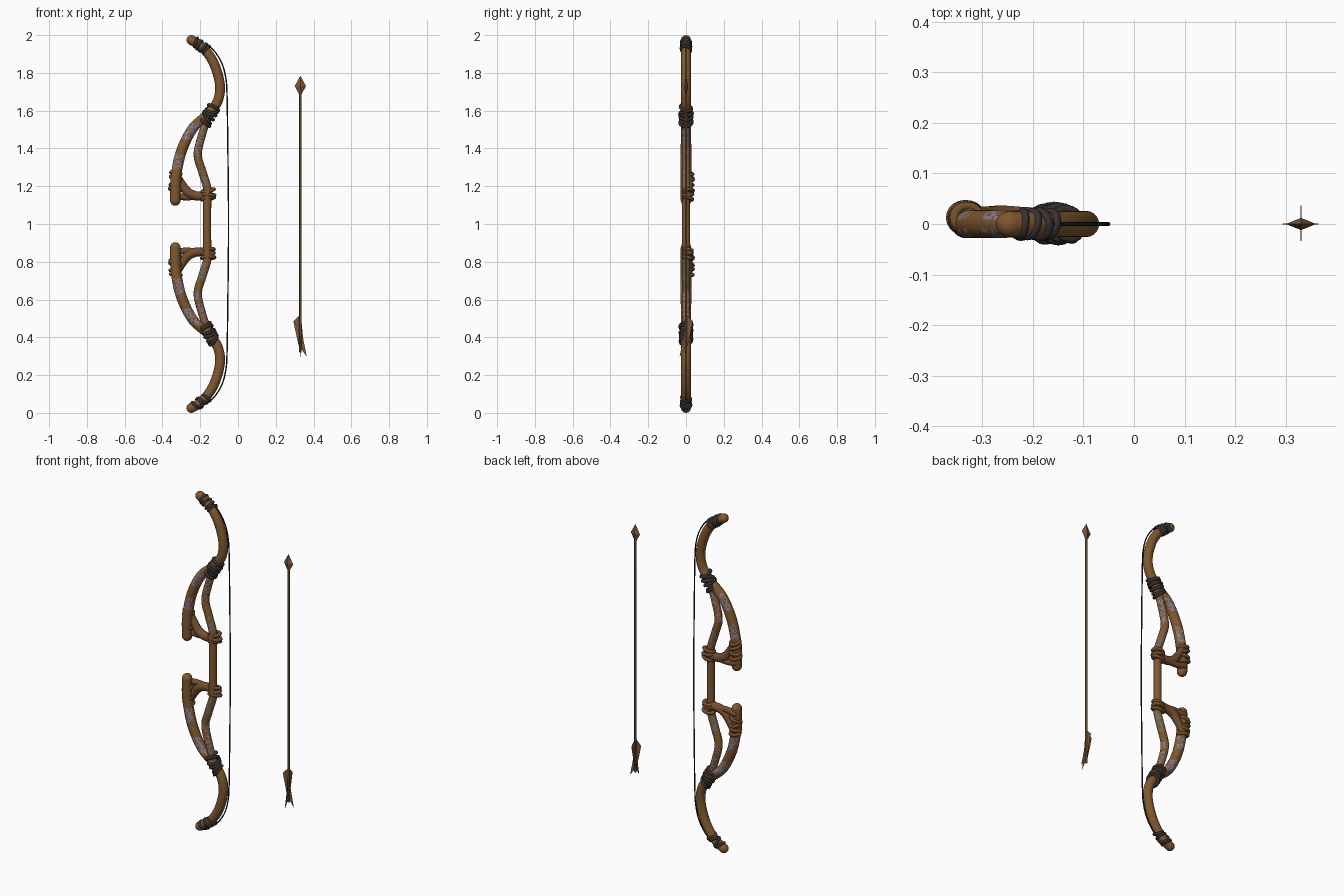
import bpy, bmesh, math, random
from mathutils import Vector, noise

if "Cube" in bpy.data.objects:
    bpy.data.objects.remove(bpy.data.objects["Cube"])

random.seed(4)


def mat(name, rgb):
    m = bpy.data.materials.new(name)
    m.diffuse_color = (*rgb, 1)
    m.use_nodes = True
    m.node_tree.nodes["Principled BSDF"].inputs["Base Color"].default_value = m.diffuse_color
    return m


WOOD = mat("brown wood", (0.215, 0.098, 0.028))
STRAP = mat("brown leather", (0.175, 0.078, 0.027))
CORD = mat("dark binding", (0.040, 0.031, 0.029))
STRING = mat("black string", (0.012, 0.012, 0.012))
SHAFT = mat("dark shaft wood", (0.11, 0.065, 0.025))
HEAD = mat("arrow brown", (0.20, 0.092, 0.038))
LILAC = mat("lilac paint", (0.25, 0.21, 0.28))
GREY = mat("grey paint", (0.19, 0.15, 0.10))


def finish(bm, name, mats, smooth=True):
    bmesh.ops.recalc_face_normals(bm, faces=bm.faces)
    me = bpy.data.meshes.new(name)
    bm.to_mesh(me)
    bm.free()
    for m in mats:
        me.materials.append(m)
    for p in me.polygons:
        p.use_smooth = smooth
    ob = bpy.data.objects.new(name, me)
    bpy.context.collection.objects.link(ob)
    return ob


def spline(pts, steps):
    """Catmull-Rom through (x, y, z, radius) points"""
    P = [Vector(p) for p in pts]
    P = [2 * P[0] - P[1]] + P + [2 * P[-1] - P[-2]]
    out = []
    for i in range(1, len(P) - 2):
        a, b, c, d = P[i - 1:i + 3]
        for k in range(steps):
            t = k / steps
            out.append(0.5 * (2 * b + (c - a) * t + (2 * a - 5 * b + 4 * c - d) * t * t
                              + (3 * b - a - 3 * c + d) * t ** 3))
    return out + [P[-2]]


def tube(name, pts, mats, steps=8, sides=14, s=1, rule=None):
    """Round-ended tube; s = -1 mirrors it about the middle of the bow"""
    S = spline(pts, steps)
    rows = []
    for i, p in enumerate(S):
        d = (S[min(i + 1, len(S) - 1)] - S[max(i - 1, 0)]).to_3d().normalized()
        rows.append((p.to_3d(), d, p[3]))
    caps = [(math.sin(a), math.cos(a)) for a in (0.4, 0.8, 1.15, 1.45)]
    (p0, d0, r0), (p1, d1, r1) = rows[0], rows[-1]
    rows = ([(p0 - d0 * r0 * u, d0, r0 * v) for u, v in reversed(caps)] + rows
            + [(p1 + d1 * r1 * u, d1, r1 * v) for u, v in caps])
    bm = bmesh.new()
    rings = []
    for p, d, r in rows:
        a = d.cross(Vector((0, 1, 0))).normalized()
        b = d.cross(a)
        ring = []
        for k in range(sides):
            t = 2 * math.pi * k / sides
            q = p + (a * math.cos(t) + b * math.sin(t)) * r
            ring.append(bm.verts.new((q.x, q.y, 1 + s * (q.z - 1))))
        rings.append(ring)
    for A, B in zip(rings, rings[1:]):
        for k in range(sides):
            bm.faces.new((A[k], A[k - 1], B[k - 1], B[k]))
    bm.faces.new(rings[0])
    bm.faces.new(rings[-1])
    if rule:
        for f in bm.faces:
            c = f.calc_center_median()
            f.material_index = int(rule(c, abs(c.z - 1)))
    return finish(bm, name, mats)


def wraps(name, start, end, n, major, minor, m, s, wobble=0.25, sx=1.0):
    """Row of slightly tilted cord loops around the line start-end"""
    bm = bmesh.new()
    A, B = Vector(start), Vector(end)
    for i in range(n):
        c = A.lerp(B, i / (n - 1))
        ax = (B - A).normalized() + Vector([random.uniform(-wobble, wobble) for _ in range(3)])
        ax.normalize()
        u = ax.cross(Vector((0, 1, 0))).normalized()
        v = ax.cross(u)
        R = major * random.uniform(0.93, 1.07)
        grid = []
        for k in range(20):
            t = math.tau * k / 20
            d = u * math.cos(t) * sx + v * math.sin(t)
            row = []
            for j in range(8):
                w = math.tau * j / 8
                q = c + d * (R + minor * math.cos(w)) + ax * minor * 1.1 * math.sin(w)
                row.append(bm.verts.new((q.x, q.y, 1 + s * (q.z - 1))))
            grid.append(row)
        for k in range(20):
            for j in range(8):
                bm.faces.new((grid[k][j], grid[k - 1][j], grid[k - 1][j - 1], grid[k][j - 1]))
    return finish(bm, name, [m])


def speckle(c, freq):
    return noise.noise(Vector((c.x * freq, c.y * freq, c.z * freq)))


def outer_paint(c, h):      # blotches along the outer limb
    near = min(abs(h - 0.33), abs(h - 0.49)) < 0.042
    return near and abs(c.y) > 0.011 and speckle(c, 110) > -0.08


def inner_paint(c, h):      # lilac specks, then worn grey near the grip
    if 0.20 < h < 0.30 and speckle(c, 60) > -0.12:
        return 2
    return 0.36 < h < 0.52 and speckle(c, 110) > 0.12


for s, side in ((1, "upper"), (-1, "lower")):
    # recurved tip flowing into the outer limb
    tube(side + "_outer_limb", [
        (-0.247, 0, 1.974, .026), (-0.19, 0, 1.938, .025), (-0.13, 0, 1.855, .026),
        (-0.096, 0, 1.74, .026), (-0.108, 0, 1.65, .026), (-0.16, 0, 1.58, .026),
        (-0.24, 0, 1.505, .027), (-0.298, 0, 1.39, .028), (-0.326, 0, 1.27, .028),
        (-0.332, 0, 1.18, .028), (-0.332, 0, 1.125, .028)],
        [WOOD, LILAC], steps=16, sides=20, s=s, rule=outer_paint)
    # inner limb from the binding down to the grip
    tube(side + "_inner_limb", [
        (-0.15, 0, 1.59, .020), (-0.188, 0, 1.48, .021), (-0.213, 0, 1.37, .022),
        (-0.190, 0, 1.28, .022), (-0.163, 0, 1.19, .022), (-0.163, 0, 1.12, .021)],
        [WOOD, LILAC, GREY], steps=16, sides=18, s=s, rule=inner_paint)
    # forked brace between grip and outer limb
    tube(side + "_brace_curve", [
        (-0.15, .010, 1.15, .022), (-0.215, .010, 1.148, .024), (-0.262, .012, 1.165, .025),
        (-0.292, .014, 1.205, .021), (-0.325, .016, 1.26, .019)], [STRAP], s=s)
    tube(side + "_brace_bar", [
        (-0.22, .014, 1.148, .020), (-0.28, .016, 1.142, .017), (-0.33, .018, 1.15, .018)],
        [STRAP], s=s)
    # leather loops: set back on the limb so the front stays bare, full on the grip
    wraps(side + "_limb_loops", (-0.329, .0115, 1.268), (-0.333, .0115, 1.182), 4, .026, .009, STRAP, s, 0.3, 1.08)
    wraps(side + "_grip_loops", (-0.158, .010, 1.178), (-0.158, .010, 1.135), 3, .024, .009, STRAP, s, 0.25, 1.3)
    # dark cord bindings
    wraps(side + "_limb_binding", (-0.130, 0, 1.615), (-0.175, 0, 1.538), 6, .033, .008, CORD, s, 0.4)
    wraps(side + "_tip_binding", (-0.222, 0, 1.960), (-0.168, 0, 1.922), 4, .0265, .0075, CORD, s, 0.35)

# grip
tube("grip", [(-0.163, 0, 1.17, .022), (-0.163, 0, 1.0, .021), (-0.163, 0, 0.83, .022)], [WOOD])

# bowstring
half = [(-0.17, 0, 1.955), (-0.125, 0, 1.915), (-0.085, 0, 1.85), (-0.064, 0, 1.77),
        (-0.058, 0, 1.68), (-0.055, 0, 1.5), (-0.052, 0, 1.25)]
line = half + [(-0.050, 0, 1.0)] + [(x, y, 2 - z) for x, y, z in reversed(half)]
tube("bowstring", [(*p, .0036) for p in line], [STRING], steps=5, sides=8)

# arrow shaft
AX = 0.33
tube("arrow_shaft", [(AX, 0, .325, .0065), (AX, 0, 1.0, .0065), (AX, 0, 1.70, .0065)], [SHAFT], steps=2, sides=10)

# four-sided arrow head
bm = bmesh.new()
ring = [bm.verts.new((AX + x, y, 1.73)) for x, y in ((.03, 0), (0, .012), (-.03, 0), (0, -.012))]
top, bot = bm.verts.new((AX, 0, 1.785)), bm.verts.new((AX, 0, 1.675))
for k in range(4):
    bm.faces.new((ring[k - 1], ring[k], top))
    bm.faces.new((ring[k], ring[k - 1], bot))
finish(bm, "arrow_head", [HEAD], False)

# slanted feathers on two crossing planes
vane = [(-.037, .485), (.003, .525), (.014, .40), (.034, .297), (-.010, .36)]
for name, flip in (("feather_side", False), ("feather_front", True)):
    bm = bmesh.new()
    A, B = [[bm.verts.new((AX + t, -u, z) if flip else (AX + u, t, z)) for u, z in vane]
            for t in (-.0008, .0008)]
    bm.faces.new(A)
    bm.faces.new(B)
    for k in range(5):
        bm.faces.new((A[k - 1], A[k], B[k], B[k - 1]))
    finish(bm, name, [HEAD], False)
